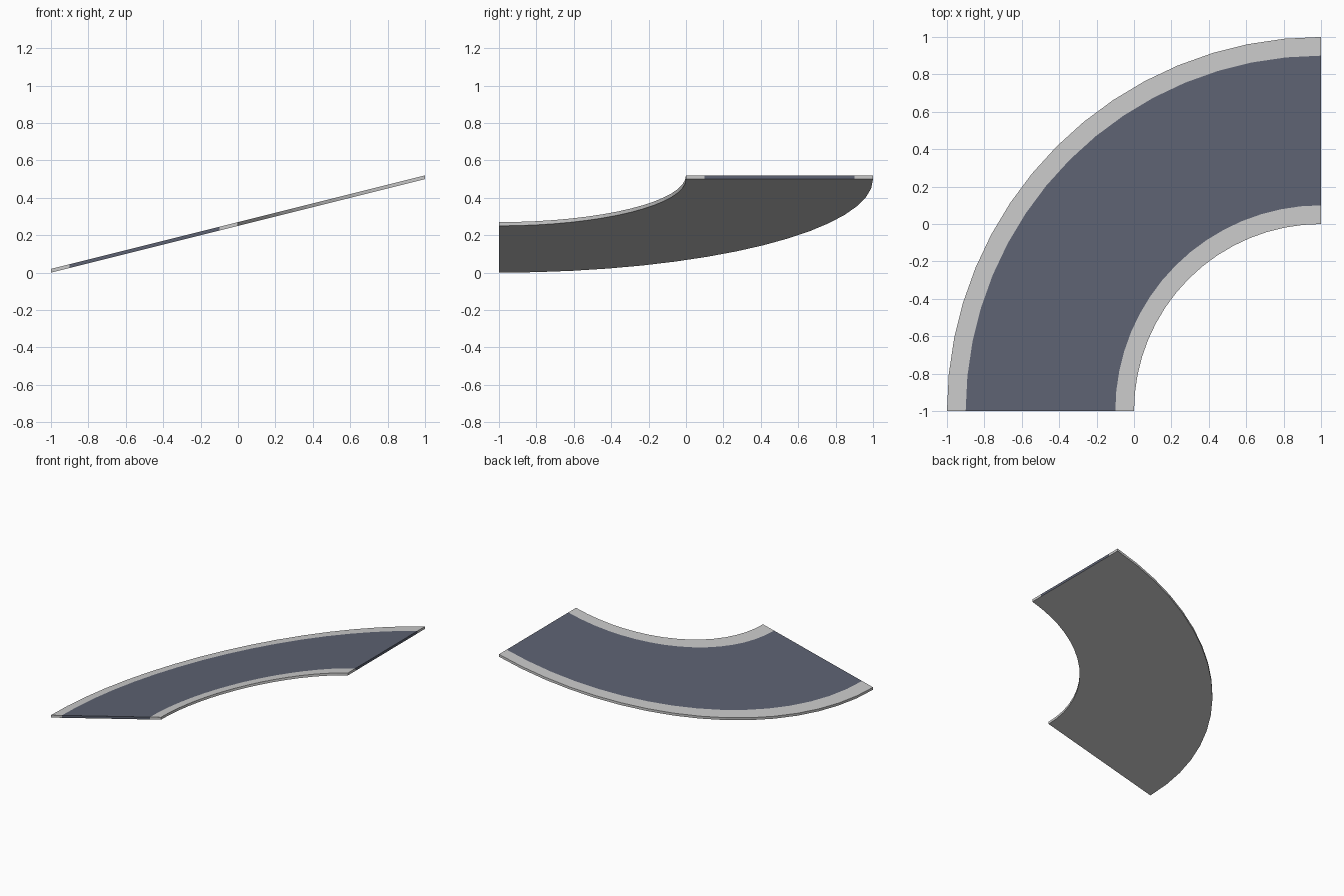
import bpy, bmesh, math

if "Cube" in bpy.data.objects:
    bpy.data.objects.remove(bpy.data.objects["Cube"])

def material(name, rgb):
    m = bpy.data.materials.new(name)
    m.diffuse_color = (*rgb, 1)
    m.use_nodes = True
    m.node_tree.nodes["Principled BSDF"].inputs["Base Color"].default_value = m.diffuse_color
    return m

kerb = material("light_grey_kerb", (0.59, 0.59, 0.59))
asphalt = material("blue_grey_asphalt", (0.11, 0.123, 0.17))

SEGMENTS = 16
RADII = (1.0, 1.1, 1.9, 2.0)     # inner kerb, road, outer kerb
THICK = 0.02

# quarter-turn road deck, its arc centred on the corner (1, -1)
bm = bmesh.new()
top = []
for i in range(SEGMENTS + 1):
    a = math.pi - math.pi / 2 * i / SEGMENTS
    row = []
    for r in RADII:
        x, y = 1 + r * math.cos(a), -1 + r * math.sin(a)
        row.append(bm.verts.new((x, y, 0.25 * (x + 1))))   # ramp climbs along x
    top.append(row)
for i in range(SEGMENTS):
    for j in range(3):
        f = bm.faces.new((top[i][j], top[i][j + 1], top[i + 1][j + 1], top[i + 1][j]))
        f.material_index = 1 if j == 1 else 0
bm.normal_update()

# thicken upward; the underside stays light grey, the road ends are asphalt
under = bm.faces[:]
lifted = bmesh.ops.extrude_face_region(bm, geom=under, use_keep_orig=True)["geom"]
for v in lifted:
    if isinstance(v, bmesh.types.BMVert):
        v.co.z += THICK
for f in under:
    f.material_index = 0
bm.normal_update()
for f in bm.faces:
    c = f.calc_center_median()
    r = math.hypot(c.x - 1, c.y + 1)
    if abs(f.normal.z) < 0.1:
        at_end = c.x > 0.9999 or c.y < -0.9999
        f.material_index = 1 if at_end and 1.2 < r < 1.8 else 0
bmesh.ops.recalc_face_normals(bm, faces=bm.faces[:])

mesh = bpy.data.meshes.new("curved_road_ramp")
bm.to_mesh(mesh)
bm.free()
mesh.materials.append(kerb)
mesh.materials.append(asphalt)
obj = bpy.data.objects.new("curved_road_ramp", mesh)
bpy.context.collection.objects.link(obj)
